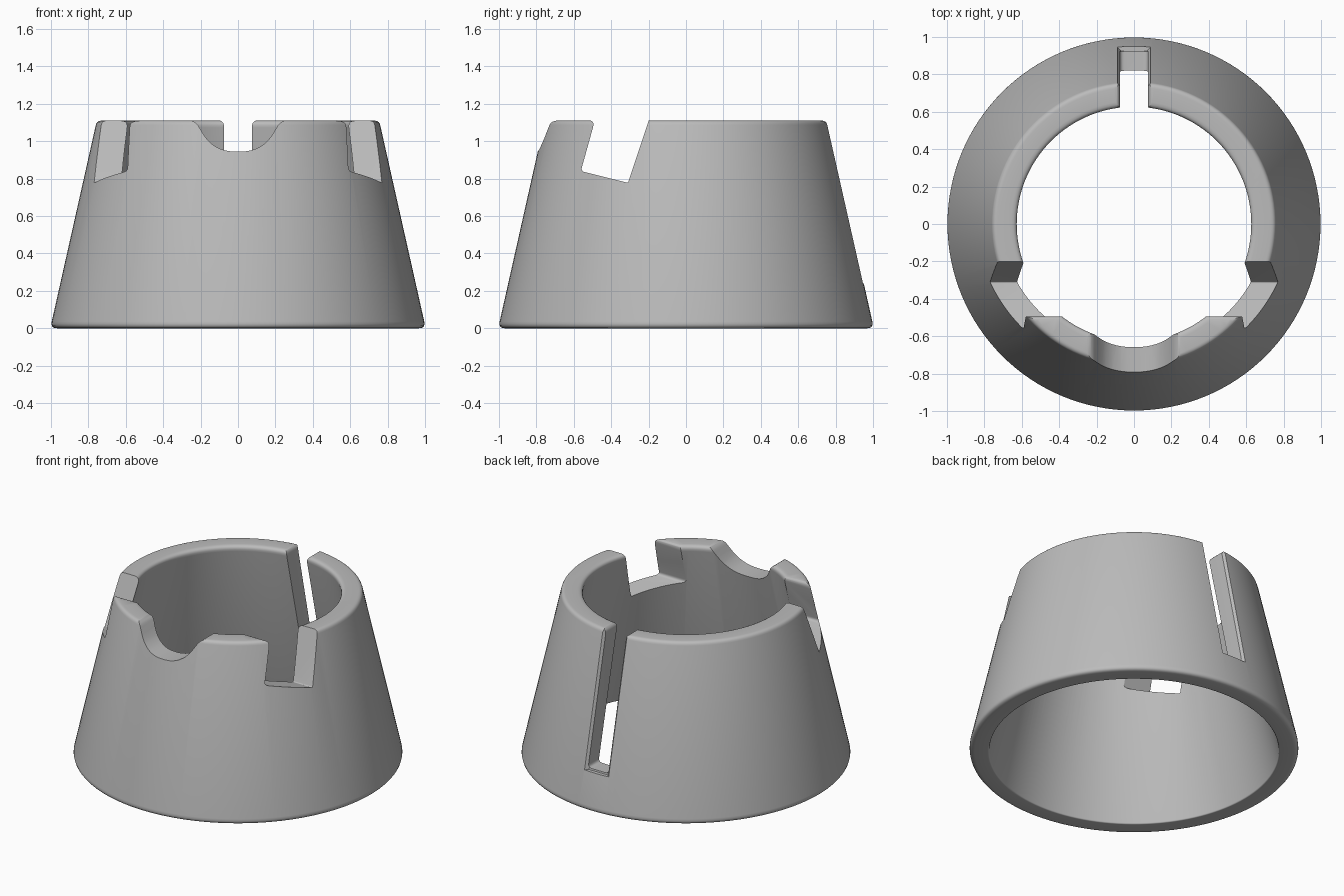
import bpy, bmesh, math
from mathutils import Vector

cube = bpy.data.objects.get("Cube")
if cube:
    bpy.data.objects.remove(cube, do_unlink=True)

TOP = 1.11
SLOPE = 0.25 / TOP

grey = bpy.data.materials.new("plain_grey")
grey.use_nodes = True
grey.diffuse_color = (0.5, 0.5, 0.5, 1)
grey.node_tree.nodes["Principled BSDF"].inputs["Base Color"].default_value = (0.5, 0.5, 0.5, 1)


def rounded(corners, steps=5):
    """Closed outline from (a, b, radius) corners, with filleted corners."""
    out = []
    for i, (a, b, r) in enumerate(corners):
        p = Vector((a, b))
        if r == 0:
            out.append(p)
            continue
        to_prev = (Vector(corners[i - 1][:2]) - p).normalized()
        to_next = (Vector(corners[(i + 1) % len(corners)][:2]) - p).normalized()
        d = r / math.tan(to_prev.angle(to_next) / 2)
        s, e = p + to_prev * d, p + to_next * d
        for k in range(steps + 1):
            t = k / steps
            out.append(s * (1 - t) ** 2 + p * 2 * t * (1 - t) + e * t * t)
    return out


def add_object(name, bm):
    bmesh.ops.recalc_face_normals(bm, faces=bm.faces)
    mesh = bpy.data.meshes.new(name)
    bm.to_mesh(mesh)
    bm.free()
    mesh.materials.append(grey)
    ob = bpy.data.objects.new(name, mesh)
    bpy.context.collection.objects.link(ob)
    return ob


def prism(name, points, sweep):
    """Solid made by sweeping a flat 3D outline along a vector."""
    bm = bmesh.new()
    face = bm.faces.new([bm.verts.new(p) for p in points])
    ext = bmesh.ops.extrude_face_region(bm, geom=[face], use_keep_orig=True)
    moved = [v for v in ext["geom"] if isinstance(v, bmesh.types.BMVert)]
    bmesh.ops.translate(bm, verts=moved, vec=sweep)
    return add_object(name, bm)


# Hollow tapered collar, turned from a rounded wall section
section = rounded([(0.88, 0, 0.01), (1.004, 0, 0.03),
                   (0.755, TOP, 0.03), (0.62, TOP, 0.03)])
SIDES = 128
bm = bmesh.new()
rings = []
for i in range(SIDES):
    a = 2 * math.pi * i / SIDES
    rings.append([bm.verts.new((p.x * math.sin(a), p.x * math.cos(a), p.y)) for p in section])
for i in range(SIDES):
    r0, r1 = rings[i], rings[(i + 1) % SIDES]
    for j in range(len(section)):
        k = (j + 1) % len(section)
        bm.faces.new((r0[j], r0[k], r1[k], r1[j]))
collar = add_object("tapered_collar", bm)

LIP = TOP + 0.003   # cutter shoulders sit just clear of the rim
cutters = []

# Scooped dip in the front rim
dip = rounded([(-0.4, 1.3, 0), (-0.4, LIP, 0), (-0.23, LIP, 0.07), (-0.13, 0.945, 0.2),
               (0.13, 0.945, 0.2), (0.23, LIP, 0.07), (0.4, LIP, 0), (0.4, 1.3, 0)], 8)
cutters.append(prism("front_dip_cutter", [(p.x, -1.3, p.y) for p in dip], (0, 1.0, 0)))

# Leaning notches through both sides
notch = rounded([(-0.62, 1.3, 0), (-0.62, LIP, 0), (-0.486, LIP, 0.03), (-0.562, 0.84, 0.02),
                 (-0.31, 0.777, 0.008), (-0.136, 1.3, 0)])
cutters.append(prism("side_notch_cutter", [(-1.3, p.x, p.y) for p in notch], (2.6, 0, 0)))

# Tall slot down the back, flared at the rim
slot = rounded([(-0.3, 1.3, 0), (-0.3, LIP, 0), (-0.075, LIP, 0.035), (-0.075, 0.25, 0.025),
                (0.075, 0.25, 0.025), (0.075, LIP, 0.035), (0.3, LIP, 0), (0.3, 1.3, 0)])
cutters.append(prism("back_slot_cutter", [(p.x, 0.3, p.y) for p in slot], (0, 1.0, 0)))

# Eased outer edge of the slot, following the wall's taper
z0, height = 0.24, 1.0
y0 = 1.004 - SLOPE * z0
edge = [(-0.07, y0 - 0.024), (0.07, y0 - 0.024), (0.105, y0 + 0.012), (-0.105, y0 + 0.012)]
cutters.append(prism("slot_edge_cutter", [(x, y, z0) for x, y in edge],
                     (0, -SLOPE * height, height)))

# Cut everything out, then remove the cutters
bpy.ops.object.select_all(action='DESELECT')
bpy.context.view_layer.objects.active = collar
collar.select_set(True)
for c in cutters:
    c.hide_render = True
    mod = collar.modifiers.new(c.name, 'BOOLEAN')
    mod.operation = 'DIFFERENCE'
    mod.solver = 'EXACT'
    mod.object = c
    bpy.ops.object.modifier_apply(modifier=mod.name)
    bpy.data.objects.remove(c, do_unlink=True)

bpy.ops.object.shade_smooth_by_angle(angle=math.radians(32))
